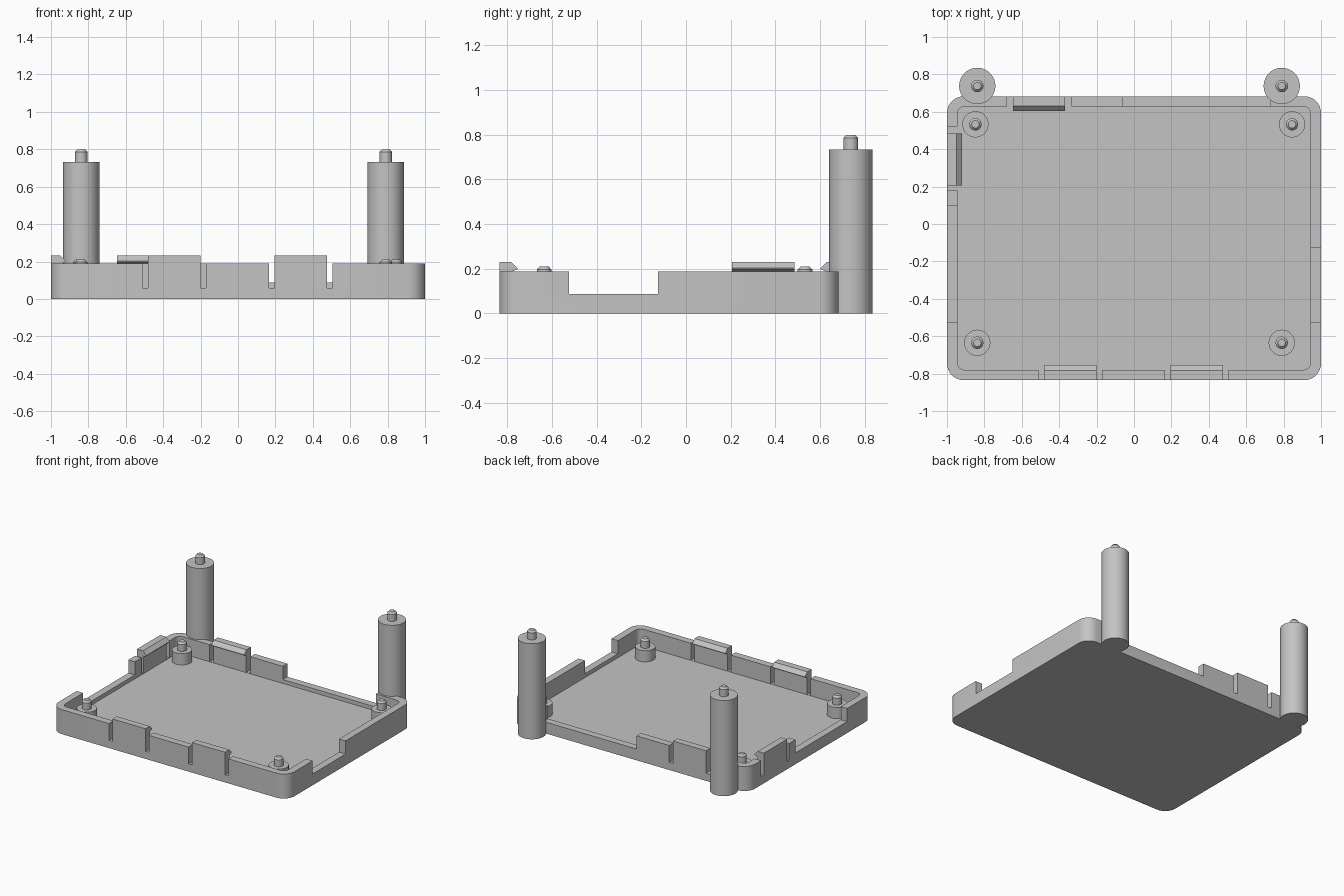
import bpy, bmesh, math
from mathutils import Vector, Matrix

if "Cube" in bpy.data.objects:
    bpy.data.objects.remove(bpy.data.objects["Cube"])

grey = bpy.data.materials.new("light grey plastic")
grey.diffuse_color = (0.55, 0.55, 0.55, 1)
grey.use_nodes = True
grey.node_tree.nodes["Principled BSDF"].inputs["Base Color"].default_value = grey.diffuse_color

X, Y0, Y1 = 1.0, -0.835, 0.683      # tray outline
WALL, FLOOR, RIM = 0.055, 0.057, 0.188
LOW, CLIP_TOP = 0.087, 0.231


def make(name, bm):
    bmesh.ops.recalc_face_normals(bm, faces=bm.faces)
    me = bpy.data.meshes.new(name)
    bm.to_mesh(me)
    bm.free()
    me.materials.append(grey)
    ob = bpy.data.objects.new(name, me)
    bpy.context.collection.objects.link(ob)
    return ob


def smooth(ob):
    bpy.ops.object.select_all(action='DESELECT')
    ob.select_set(True)
    bpy.context.view_layer.objects.active = ob
    bpy.ops.object.shade_smooth_by_angle(angle=math.radians(30))


def extrude(bm, points, direction):
    face = bm.faces.new([bm.verts.new(p) for p in points])
    res = bmesh.ops.extrude_face_region(bm, geom=[face])
    verts = [v for v in res["geom"] if isinstance(v, bmesh.types.BMVert)]
    bmesh.ops.translate(bm, vec=direction, verts=verts)


def rounded_block(name, inset, radius, z0, z1):
    pts = []
    corners = [(X, Y1, 0), (-X, Y1, 90), (-X, Y0, 180), (X, Y0, 270)]
    for cx, cy, start in corners:
        ox = cx - math.copysign(inset + radius, cx)
        oy = cy - math.copysign(inset + radius, cy)
        for i in range(9):
            a = math.radians(start + i * 90 / 8)
            pts.append((ox + radius * math.cos(a), oy + radius * math.sin(a), z0))
    bm = bmesh.new()
    extrude(bm, pts, (0, 0, z1 - z0))
    return make(name, bm)


def cut(target, cutter):
    mod = target.modifiers.new("cut", 'BOOLEAN')
    mod.operation, mod.solver, mod.object = 'DIFFERENCE', 'EXACT', cutter
    cutter.hide_render = True
    bpy.context.view_layer.objects.active = target
    bpy.ops.object.modifier_apply(modifier=mod.name)
    bpy.data.objects.remove(cutter)


# Tray with hollow interior
tray = rounded_block("tray", 0, 0.09, 0, RIM)
cut(tray, rounded_block("cavity_cutter", WALL, 0.04, FLOOR, 0.5))

# Notches through the walls: side, start, end, bottom height
notches = [
    ("front", -0.51, -0.17, FLOOR + 0.002), ("front", 0.165, 0.505, FLOOR + 0.002),
    ("back", -0.68, -0.335, FLOOR + 0.002), ("back", -0.06, 0.73, LOW),
    ("left", 0.18, 0.52, FLOOR + 0.002), ("left", -0.525, 0.10, LOW),
    ("right", -0.525, -0.125, LOW),
]
spans = {"front": (Y0 - 0.1, Y0 + WALL + 0.02), "back": (Y1 - WALL - 0.02, Y1 + 0.1),
         "left": (-X - 0.1, -X + WALL + 0.02), "right": (X - WALL - 0.02, X + 0.1)}
bm = bmesh.new()
for side, a, b, z in notches:
    c, d = spans[side]
    x0, x1, y0, y1 = (a, b, c, d) if side in ("front", "back") else (c, d, a, b)
    extrude(bm, [(x0, y0, z), (x1, y0, z), (x1, y1, z), (x0, y1, z)], (0, 0, 0.4))
cut(tray, make("notch_cutter", bm))
smooth(tray)

# Snap clips: hooked profile, distance inward from the outer face and height
profile = [(0, FLOOR), (0, CLIP_TOP), (0.052, CLIP_TOP), (0.08, 0.203),
           (0.08, 0.198), (WALL, RIM), (WALL, FLOOR)]
clips = [("front_left_clip", (0, Y0), (0, 1), (1, 0), -0.48, -0.20),
         ("front_right_clip", (0, Y0), (0, 1), (1, 0), 0.195, 0.475),
         ("back_clip", (0, Y1), (0, -1), (1, 0), -0.648, -0.37),
         ("left_clip", (-X, 0), (1, 0), (0, 1), 0.205, 0.485)]
for name, base, inward, along, a, b in clips:
    o, n, t = (Vector((*v, 0)) for v in (base, inward, along))
    bm = bmesh.new()
    extrude(bm, [o + n * d + t * a + Vector((0, 0, z)) for d, z in profile], t * (b - a))
    make(name, bm)


def post(name, x, y, z0, radius, shoulder, top):
    """Turned post with a chamfered locating pin on top."""
    outline = [(0, z0), (radius, z0), (radius, shoulder), (0.033, shoulder),
               (0.033, top - 0.014), (0.02, top), (0, top)]
    bm = bmesh.new()
    vs = [bm.verts.new((r, 0, z)) for r, z in outline]
    es = [bm.edges.new(pair) for pair in zip(vs, vs[1:])]
    bmesh.ops.spin(bm, geom=vs + es, cent=(0, 0, 0), axis=(0, 0, 1),
                   angle=2 * math.pi, steps=40)
    bmesh.ops.remove_doubles(bm, verts=bm.verts, dist=0.0001)
    bmesh.ops.transform(bm, matrix=Matrix.Translation((x, y, 0)), verts=bm.verts)
    smooth(make(name, bm))


# Tall posts behind the tray and short standoffs inside it
post("tall_post_left", -0.838, 0.738, 0, 0.097, 0.733, 0.80)
post("tall_post_right", 0.79, 0.738, 0, 0.097, 0.733, 0.80)
for name, x, y in [("back_left", -0.848, 0.533), ("back_right", 0.845, 0.533),
                   ("front_left", -0.838, -0.635), ("front_right", 0.79, -0.635)]:
    post("standoff_" + name, x, y, FLOOR - 0.02, 0.07, 0.143, 0.21)
